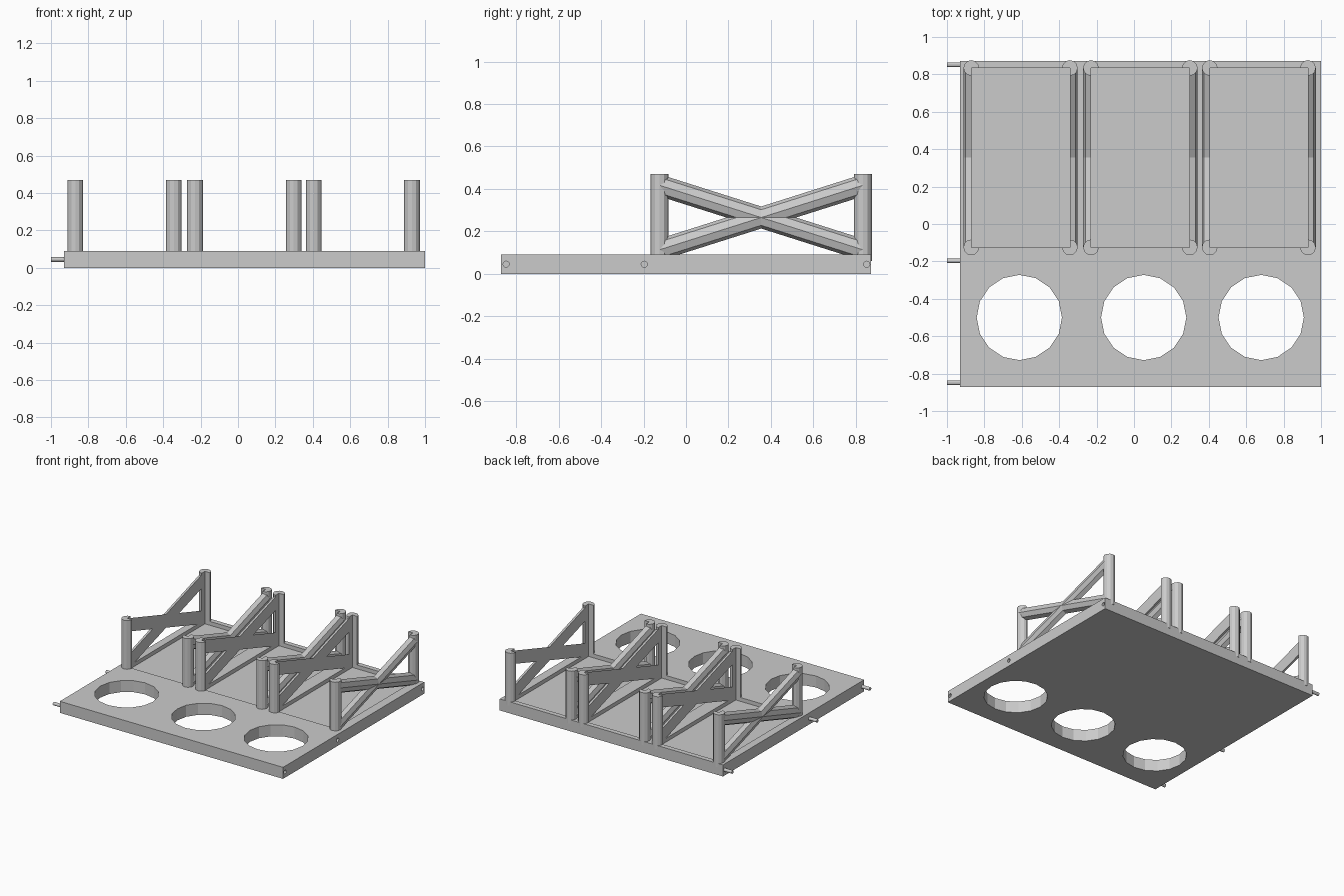
import bpy, bmesh
from math import pi, cos, sin
from mathutils import Vector, Matrix

if "Cube" in bpy.data.objects:
    bpy.data.objects.remove(bpy.data.objects["Cube"], do_unlink=True)

# One plain grey material
GREY = (0.6, 0.6, 0.6, 1)
grey = bpy.data.materials.new("plain grey")
grey.use_nodes = True
grey.diffuse_color = GREY
grey.node_tree.nodes["Principled BSDF"].inputs["Base Color"].default_value = GREY

# Main dimensions
PLATE_TOP, FLOOR, POST_TOP = 0.09, 0.06, 0.47
FRONT, BACK = -0.125, 0.834
BAYS = [(-0.87, -0.343), (-0.23, 0.298), (0.405, 0.93)]
HOLES_X = [-0.613, 0.052, 0.68]
PINS_Y = [-0.848, -0.197, 0.852]
R = 0.042


def finish(name, bm):
    bmesh.ops.recalc_face_normals(bm, faces=bm.faces[:])
    mesh = bpy.data.meshes.new(name)
    bm.to_mesh(mesh)
    bm.free()
    mesh.materials.append(grey)
    obj = bpy.data.objects.new(name, mesh)
    bpy.context.collection.objects.link(obj)
    return obj


def add_box(bm, lo, hi):
    lo, hi = Vector(lo), Vector(hi)
    m = Matrix.Translation((lo + hi) / 2) @ Matrix.Diagonal((*(hi - lo), 1))
    bmesh.ops.create_cube(bm, size=1, matrix=m)


def add_cylinder(bm, centre, radius, depth, sides, axis="Z"):
    turn = Matrix.Rotation(pi / 2, 4, "Y") if axis == "X" else Matrix()
    bmesh.ops.create_cone(bm, cap_ends=True, segments=sides, radius1=radius,
                          radius2=radius, depth=depth,
                          matrix=Matrix.Translation(centre) @ turn)


def prism(name, profile, path):
    """Extrude a closed profile along a vector."""
    bm = bmesh.new()
    face = bm.faces.new([bm.verts.new(p) for p in profile])
    ext = bmesh.ops.extrude_face_region(bm, geom=[face], use_keep_orig=True)
    verts = [g for g in ext["geom"] if isinstance(g, bmesh.types.BMVert)]
    bmesh.ops.translate(bm, verts=verts, vec=path)
    return finish(name, bm)


# Base plate with round holes, shallow bays and pin sockets
bm = bmesh.new()
add_box(bm, (-0.93, -0.872, 0), (1, 0.872, PLATE_TOP))
plate = finish("base_plate", bm)

bm = bmesh.new()
for x in HOLES_X:
    add_cylinder(bm, (x, -0.5, 0.05), 0.228, 0.4, 16)
for x0, x1 in BAYS:
    add_box(bm, (x0, FRONT, FLOOR), (x1, BACK, 0.3))
for y in PINS_Y:
    add_cylinder(bm, (1, y, 0.045), 0.0145, 0.13, 12, "X")
cutter = finish("plate_cutter", bm)
cutter.hide_render = True

mod = plate.modifiers.new("cutouts", "BOOLEAN")
mod.operation = "DIFFERENCE"
mod.solver = "EXACT"
mod.object = cutter
bpy.context.view_layer.objects.active = plate
plate.select_set(True)
bpy.ops.object.modifier_apply(modifier=mod.name)
bpy.data.objects.remove(cutter, do_unlink=True)

# Joining pins on the right edge
for i, y in enumerate(PINS_Y):
    bm = bmesh.new()
    add_cylinder(bm, (-0.96, y, 0.045), 0.0125, 0.08, 12, "X")
    finish(f"joining_pin_{i + 1}", bm)


# Corner post: a round post with the quarter facing the bay cut away
def corner_post(name, x, y, sx, sy):
    pts = [(x, y, FLOOR)]
    for i in range(10):
        a = i * pi / 6 - pi / 2
        # quarter missing at (-, -) before mirroring, so sweep the other three
        pts.append((x + sx * R * cos(a), y + sy * R * sin(a), FLOOR))
    prism(name, pts, (0, 0, POST_TOP - FLOOR))


# Diagonal brace: half an octagonal bar, flat towards the bay
def brace(name, x, side, z0, z1):
    pts = []
    for i in range(5):
        a = i * pi / 4 - pi / 2
        pts.append((x + side * R * cos(a), FRONT, z0 + 0.052 * sin(a)))
    prism(name, pts, (0, BACK - FRONT, z1 - z0))


for n, (x0, x1) in enumerate(BAYS, 1):
    for label, x, side in (("right", x0, -1), ("left", x1, 1)):
        corner_post(f"front_{label}_post_{n}", x, FRONT, side, -1)
        corner_post(f"back_{label}_post_{n}", x, BACK, side, 1)
        brace(f"{label}_rising_brace_{n}", x, side, 0.113, 0.417)
        brace(f"{label}_falling_brace_{n}", x, side, 0.417, 0.113)
